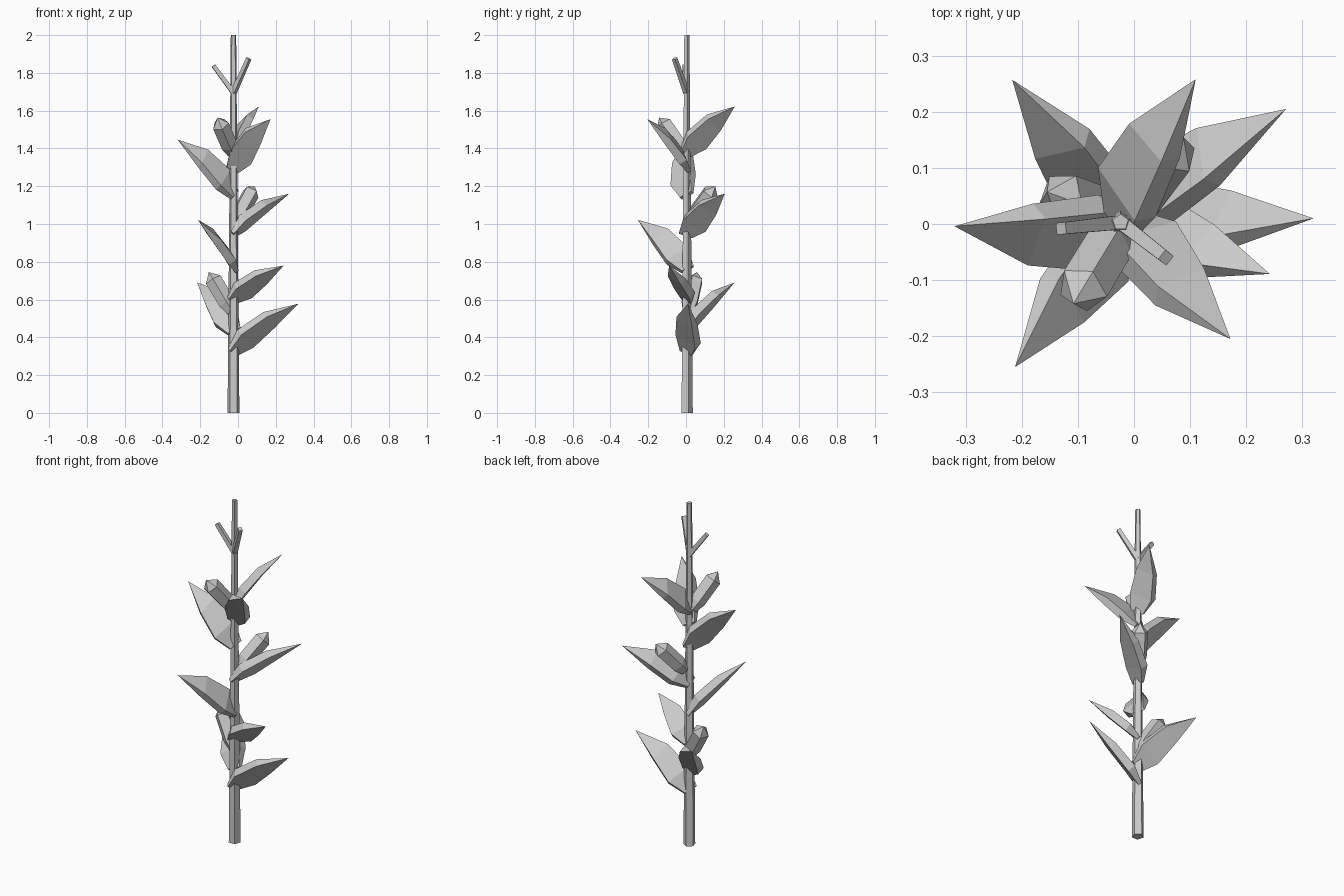
import bpy, bmesh
from math import cos, sin, pi
from mathutils import Vector, Matrix

if "Cube" in bpy.data.objects:
    bpy.data.objects.remove(bpy.data.objects["Cube"])

CX, CY = -0.024, 0.003   # stalk axis


def make_object(name, bm):
    bmesh.ops.recalc_face_normals(bm, faces=bm.faces)
    mesh = bpy.data.meshes.new(name)
    bm.to_mesh(mesh)
    bm.free()
    obj = bpy.data.objects.new(name, mesh)
    bpy.context.collection.objects.link(obj)


def skin(name, rings, point=None):
    """Closed faceted body through rings of points, ending flat or in a point."""
    bm = bmesh.new()
    rings = [[bm.verts.new(p) for p in ring] for ring in rings]
    n = len(rings[0])
    for a, b in zip(rings, rings[1:]):
        for i in range(n):
            bm.faces.new((a[i], a[(i + 1) % n], b[(i + 1) % n], b[i]))
    bm.faces.new(rings[0][::-1])
    if point is None:
        bm.faces.new(rings[-1])
    else:
        apex = bm.verts.new(point)
        for i in range(n):
            bm.faces.new((rings[-1][i], rings[-1][(i + 1) % n], apex))
    make_object(name, bm)


def tube(name, start, end, profile, sides, phase=0.0, pointed=False):
    """Faceted tube from start to end; profile = (fraction, radius)."""
    start, end = Vector(start), Vector(end)
    axis = end - start
    rot = Matrix.Identity(3)
    if axis.xy.length > 1e-5:
        side = Vector((0, 0, 1)).cross(axis).normalized()
        up = axis.cross(side).normalized()
        rot = Matrix((side, up, axis.normalized())).transposed()
    angles = [phase + 2 * pi * i / sides for i in range(sides)]
    rings = [[start + axis * t + rot @ Vector((r * cos(a), r * sin(a), 0)) for a in angles]
             for t, r in profile]
    skin(name, rings, end if pointed else None)


# Leaf template as (outward, right, up): left edge, right edge, half thickness
LEAF = [((0.010, -0.030, -0.004), (-0.025, 0.030, 0.025), 0.010),
        ((0.095, -0.058, 0.047), (0.031, 0.044, 0.118), 0.023),
        ((0.208, -0.039, 0.152), (0.168, 0.043, 0.213), 0.021)]
TIP_OUT, TIP_UP = 0.345, 0.27


def leaf(name, tip, base_z, shift):
    """Rolled, thick blade from the stalk to its tip."""
    flat = Vector((tip[0] - CX, tip[1] - CY))
    out = flat.normalized()
    su, sw = flat.length / TIP_OUT, (tip[2] - base_z) / TIP_UP

    def place(p, k):
        u, v, w = p[0] * su, p[1] + shift * k, p[2] * sw
        return Vector((CX + out.x * u + out.y * v, CY + out.y * u - out.x * v, base_z + w))

    rings = []
    origin = Vector((CX, CY, base_z))
    for k, (left, right, half) in enumerate(LEAF):
        a, b = place(left, k / 2), place(right, k / 2)
        normal = (b - a).cross(Vector(tip) - origin).normalized() * half
        rings.append([a - normal, b - normal, b + normal, a + normal])
    skin(name, rings, tip)


# Tapered five-sided stalk
tube("stalk", (CX, CY, 0), (CX, CY, 2), [(0, 0.033), (1, 0.015)], 5, pi / 2)

# Square tassel branches near the top
for i, end in enumerate([(0.057, -0.06, 1.875), (-0.13, -0.008, 1.838)]):
    tube(f"tassel_branch_{i + 1}", (CX, CY, 1.695), end, [(0, 0.018), (1, 0.015)], 4, pi / 4)

# Leaves: tip, attachment height, sideways shift
leaves = [((0.320, 0.010, 0.578), 0.31, 0.0),
          ((-0.217, 0.257, 0.690), 0.42, 0.0),
          ((0.242, -0.089, 0.780), 0.59, 0.0),
          ((-0.212, -0.255, 1.022), 0.75, 0.0),
          ((0.271, 0.205, 1.160), 0.935, -0.010),
          ((-0.320, -0.004, 1.447), 1.14, -0.020),
          ((0.172, -0.205, 1.555), 1.28, 0.0),
          ((0.110, 0.258, 1.622), 1.365, -0.016)]
for i, (tip, z, shift) in enumerate(leaves):
    leaf(f"leaf_{i + 1}", tip, z, shift)

# Ears: faceted bodies with blunt pointed tips
ears = [((-0.030, 0.012, 0.535), (-0.155, 0.057, 0.745)),
        ((-0.008, 0.025, 1.025), (0.088, 0.155, 1.2)),
        ((-0.028, -0.010, 1.375), (-0.108, -0.142, 1.563))]
for i, (a, b) in enumerate(ears):
    tube(f"ear_{i + 1}", a, b, [(0, 0.03), (0.22, 0.046), (0.8, 0.047)], 5, pi / 2, True)
